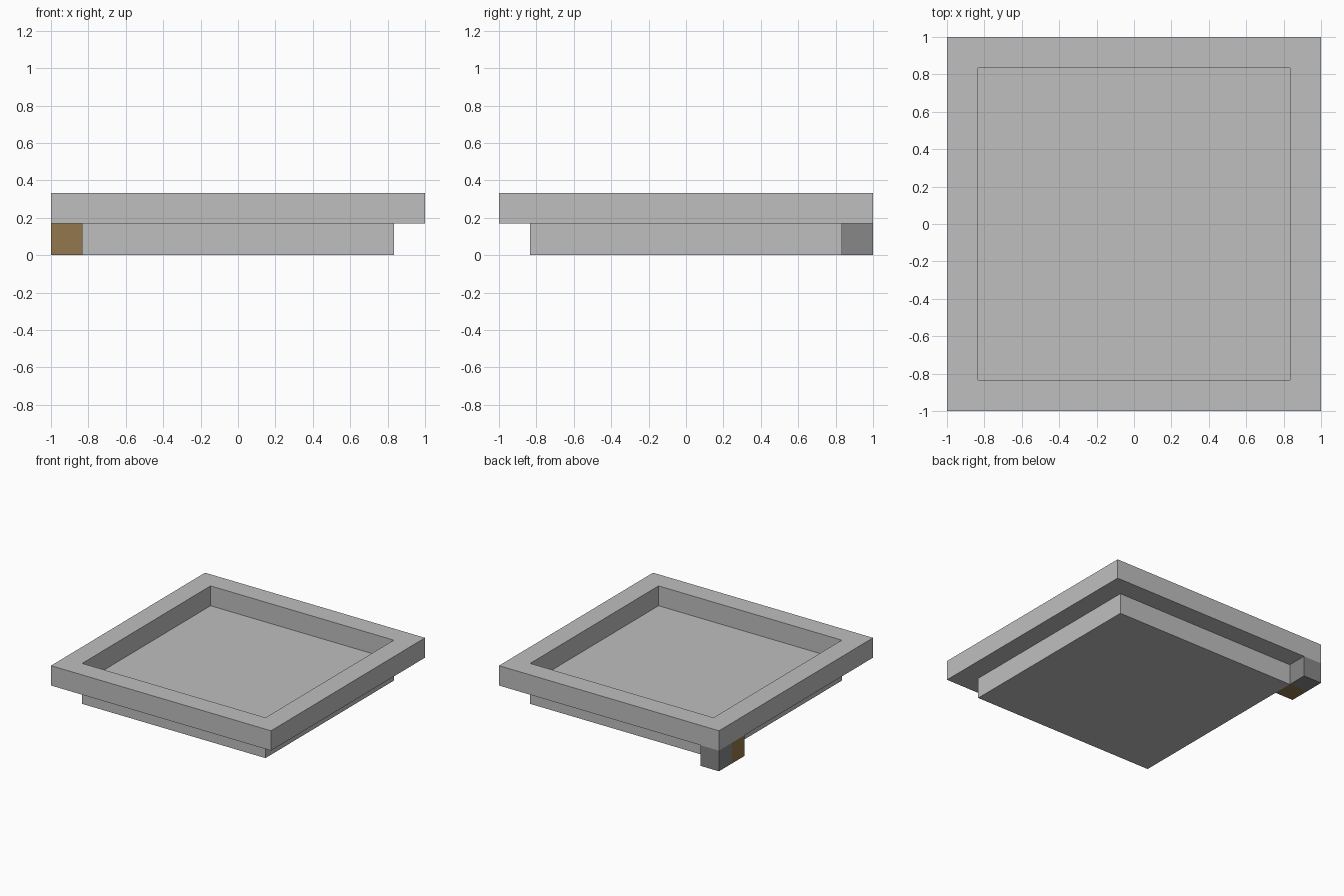
import bpy
import bmesh

cube = bpy.data.objects.get("Cube")
if cube:
    bpy.data.objects.remove(cube, do_unlink=True)

OUT, IN = 1.0, 0.833       # outer and inner half widths
MID, TOP = 0.17, 0.333     # height of the floor and of the rim


def material(name, rgb):
    mat = bpy.data.materials.new(name)
    mat.use_nodes = True
    color = (*rgb, 1.0)
    mat.diffuse_color = color
    mat.node_tree.nodes["Principled BSDF"].inputs["Base Color"].default_value = color
    return mat


def finish(name, bm, mat):
    bmesh.ops.recalc_face_normals(bm, faces=bm.faces)
    mesh = bpy.data.meshes.new(name)
    bm.to_mesh(mesh)
    bm.free()
    mesh.materials.append(mat)
    obj = bpy.data.objects.new(name, mesh)
    bpy.context.collection.objects.link(obj)
    return obj


def box(name, low, high, mat):
    bm = bmesh.new()
    bmesh.ops.create_cube(bm, size=1)
    for v in bm.verts:
        v.co = [l if c < 0 else h for c, l, h in zip(v.co, low, high)]
    return finish(name, bm, mat)


def square_ring(name, inner, outer, bottom, top, mat):
    bm = bmesh.new()
    signs = [(-1, -1), (1, -1), (1, 1), (-1, 1)]
    # Four corner loops: outer bottom, outer top, inner top, inner bottom
    section = [(outer, bottom), (outer, top), (inner, top), (inner, bottom)]
    loops = [[bm.verts.new((sx * r, sy * r, z)) for sx, sy in signs]
             for r, z in section]
    for i in range(4):
        a, b = loops[i], loops[(i + 1) % 4]
        for j in range(4):
            k = (j + 1) % 4
            bm.faces.new((a[j], a[k], b[k], b[j]))
    return finish(name, bm, mat)


light_grey = material("light_grey", (0.52, 0.52, 0.52))
dark_grey = material("dark_grey", (0.245, 0.245, 0.245))
brown = material("brown", (0.29, 0.186, 0.073))

# Tray: solid base with an overhanging square rim
box("tray_base", (-IN, -IN, 0), (IN, IN, MID), light_grey)
square_ring("tray_rim", IN, OUT, MID, TOP, light_grey)

# Two small blocks tucked under the rim at the back corner
box("corner_block", (-OUT, IN, 0), (-IN, OUT, MID), dark_grey)
box("brown_block", (-OUT, 2 * IN - OUT, 0), (-IN, IN, MID), brown)
